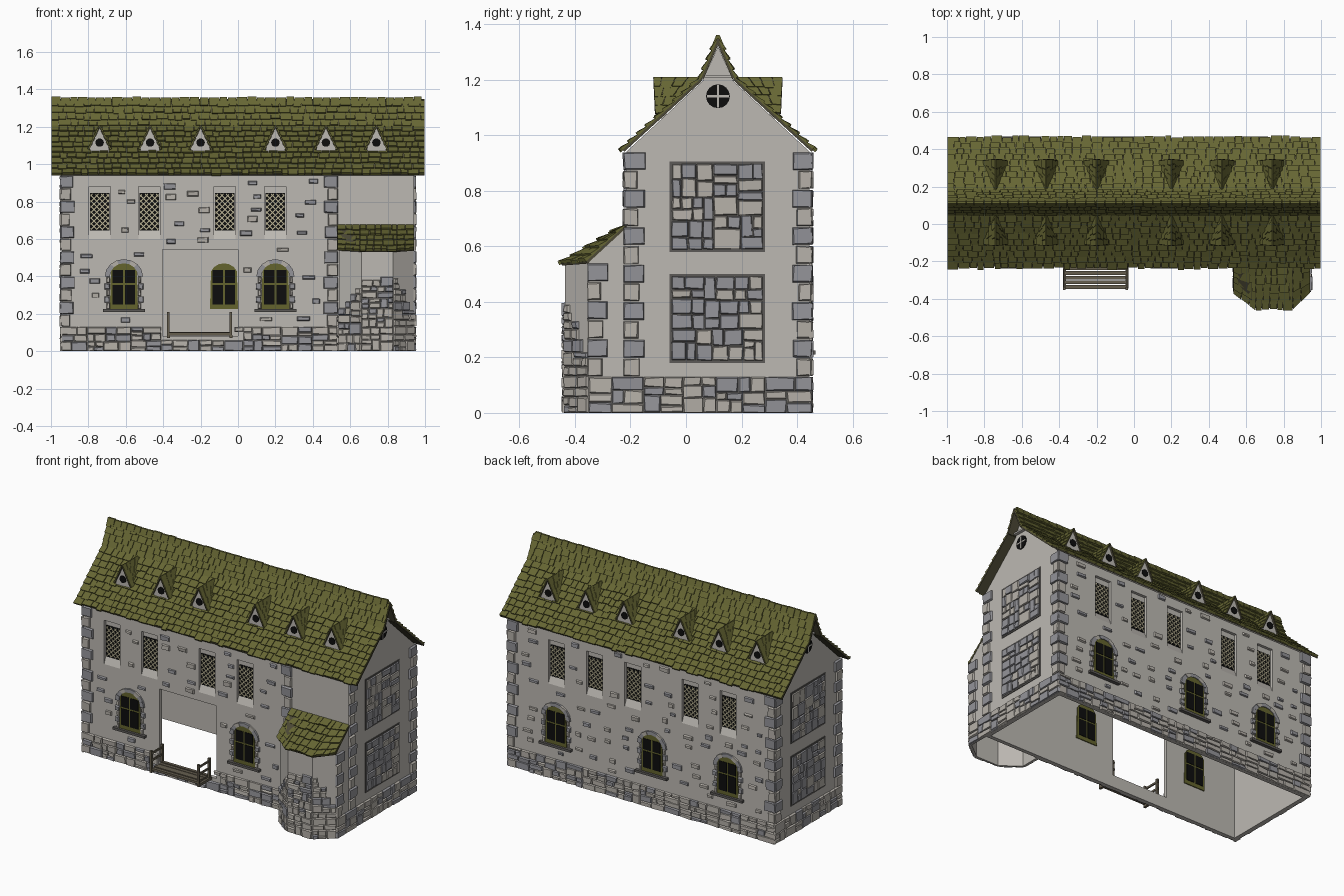
import bpy, bmesh, math, random
from mathutils import Vector as V

if "Cube" in bpy.data.objects:
    bpy.data.objects.remove(bpy.data.objects["Cube"])
random.seed(7)
R = random.uniform
YC = 0.115                                   # ridge line


def mat(name, *srgb):
    m = bpy.data.materials.new(name)
    m.diffuse_color = [((c + .055) / 1.055) ** 2.4 for c in srgb] + [1]
    m.use_nodes = True
    m.node_tree.nodes["Principled BSDF"].inputs["Base Color"].default_value = m.diffuse_color
    return m


WALL = mat("plaster", .74, .725, .70)
GREY = mat("grey stone", .58, .58, .60)
PALE = mat("pale stone", .71, .69, .66)
DARK = mat("dark joint", .36, .35, .34)
TILE = mat("olive roof tile", .40, .40, .20)
UNDER = mat("roof underside", .30, .285, .21)
FRAME = mat("olive window frame", .39, .39, .18)
GLASS = mat("black glass", .05, .05, .05)
LEAD = mat("beige lattice", .73, .70, .58)
WOOD = mat("weathered wood", .40, .37, .31)


def finish(name, bm, *mats):
    bmesh.ops.recalc_face_normals(bm, faces=bm.faces)
    me = bpy.data.meshes.new(name)
    bm.to_mesh(me)
    bm.free()
    for m in mats:
        me.materials.append(m)
    ob = bpy.data.objects.new(name, me)
    bpy.context.collection.objects.link(ob)
    return ob


def prism(bm, p, q, mi=0):                   # joins two matching outlines
    a, b = [bm.verts.new(x) for x in p], [bm.verts.new(x) for x in q]
    n = len(a)
    fs = [a[::-1], b] + [(a[i], a[(i + 1) % n], b[(i + 1) % n], b[i]) for i in range(n)]
    for f in fs:
        bm.faces.new(f).material_index = mi


# A facade is (origin, direction along wall, outward normal)
FRONT = (V((0, -.215, 0)), V((1, 0, 0)), V((0, -1, 0)))
BACK = (V((0, .445, 0)), V((1, 0, 0)), V((0, 1, 0)))
RIGHT = (V((.94, 0, 0)), V((0, 1, 0)), V((1, 0, 0)))
LEFT = (V((-.94, 0, 0)), V((0, 1, 0)), V((-1, 0, 0)))


def P(f, a, b, d):
    return f[0] + f[1] * a + f[2] * d + V((0, 0, b))


def shape(bm, f, pts, d0, d1, mi=0):
    prism(bm, [P(f, a, b, d0) for a, b in pts], [P(f, a, b, d1) for a, b in pts], mi)


def plate(bm, f, a0, a1, b0, b1, d0, d1, mi=0):
    shape(bm, f, [(a0, b0), (a1, b0), (a1, b1), (a0, b1)], d0, d1, mi)


def box(bm, x0, x1, y0, y1, z0, z1, mi=0):
    plate(bm, (V((0, 0, 0)), V((1, 0, 0)), V((0, 1, 0))), x0, x1, z0, z1, y0, y1, mi)


def stone(bm, f, a0, a1, b0, b1, d, mi):     # block with chipped outer face
    j = lambda: R(.001, .007)
    top = [(a0 + j(), b0 + j()), (a1 - j(), b0 + j()), (a1 - j(), b1 - j()), (a0 + j(), b1 - j())]
    prism(bm, [P(f, a, b, -.002) for a, b in ((a0, b0), (a1, b0), (a1, b1), (a0, b1))],
          [P(f, a, b, d * R(.75, 1.1)) for a, b in top], mi)


def fill(bm, f, a0, a1, b0, b1, sw, sh, grey=.4, keep=None):   # irregular masonry
    rw, rh = (a1 - a0) / (sw * R(.8, 1.3)), (b1 - b0) / (sh * R(.8, 1.3))
    t = R(.36, .64)
    if max(rw, rh) <= 1:
        if keep is None or keep((a0 + a1) / 2, b1):
            stone(bm, f, a0, a1, b0, b1, .012, int(R(0, 1) > grey))
    elif rw > rh:
        m = a0 + (a1 - a0) * t
        fill(bm, f, a0, m, b0, b1, sw, sh, grey, keep)
        fill(bm, f, m, a1, b0, b1, sw, sh, grey, keep)
    else:
        m = b0 + (b1 - b0) * t
        fill(bm, f, a0, a1, b0, m, sw, sh, grey, keep)
        fill(bm, f, a0, a1, m, b1, sw, sh, grey, keep)


# Hollow house shell with door opening and window recesses
LAT = [(FRONT, c) for c in (-.74, -.475, -.07, .2)] + [(BACK, c) for c in (.605, .335, .065, -.34, -.61)]
ARCH = [(FRONT, c) for c in (-.61, .2)] + [(BACK, c) for c in (.605, -.075, -.61)]


def hull(x, zb, pts):
    return [(x, YC + s * y, z) for s, ps in ((-1, pts), (1, pts[::-1])) for y, z in [(pts[0][0], zb)] * (s < 0) + ps +
            [(pts[0][0], zb)] * (s > 0) if not (s > 0 and y == 0)]


outer = [(.33, .94), (.055, 1.195), (0, 1.32)]
inner = [(.305, .925), (.03, 1.17), (0, 1.25)]
bm = bmesh.new()
prism(bm, hull(-.94, 0, outer), hull(.94, 0, outer))
house = finish("house_walls", bm, WALL)
bm = bmesh.new()
prism(bm, hull(-.915, -.1, inner), hull(.915, -.1, inner))
for f, c in LAT:
    plate(bm, f, c - .057, c + .057, .60, .88, -.018, .05)
cut1 = finish("room_cutter", bm, WALL)
bm = bmesh.new()
box(bm, -.405, 0, -.3, -.1, .08, .545)
cut2 = finish("door_cutter", bm, WALL)
for c in (cut1, cut2):
    c.hide_render = True
    m = house.modifiers.new("cut", 'BOOLEAN')
    m.operation, m.solver, m.object = 'DIFFERENCE', 'EXACT', c
dg = bpy.context.evaluated_depsgraph_get()
me = bpy.data.meshes.new_from_object(house.evaluated_get(dg))
house.modifiers.clear()
house.data = me
for c in (cut1, cut2):
    bpy.data.objects.remove(c)

# Apse walls, half-octagon plan
plan = [V(p) for p in ((.54, -.215, 0), (.54, -.345, 0), (.66, -.435, 0), (.83, -.435, 0), (.94, -.35, 0), (.94, -.215, 0))]
mid = V((.74, -.23, 0))
bm = bmesh.new()
for p, q in zip(plan, plan[1:]):
    up = [V((0, 0, .67 if v.y > -.3 else .545)) for v in (p, q)]
    ring = [p, q, q + up[1], p + up[0]]
    prism(bm, ring, [v + (mid - v.xy.to_3d()) * .05 for v in ring])
finish("apse_walls", bm, WALL)

# Stone plinth and apse masonry
bm = bmesh.new()
fill(bm, FRONT, -.945, .54, 0, .13, .10, .05, .3, lambda a, b: not (-.405 < a < 0 and b > .085))
fill(bm, BACK, -.945, .945, 0, .13, .10, .05, .3)
fill(bm, LEFT, -.225, .455, 0, .13, .10, .06, .3)
fill(bm, RIGHT, -.35, .455, 0, .13, .10, .06, .3)
for p, q in zip(plan[:-2], plan[1:-1]):
    u = (q - p).normalized()
    n = V((u.y, -u.x, 0))
    f = (p, u, n)

    def under_arch(a, b):
        x = (p + u * a).x
        return b < max(.14, .43 - (3.2 if x < .8 else 12) * (x - .8) ** 2)
    fill(bm, f, 0, (q - p).length, 0, .43, .075, .055, .3, under_arch)
finish("plinth_stones", bm, GREY, PALE)

# Corner quoins
bm = bmesh.new()
for f, e, s, z0, z1 in ((FRONT, -.95, 1, .13, .94), (FRONT, .535, -1, .13, .94), (BACK, -.95, 1, .13, .94), (BACK, .95, -1, .13, .94),
                        (RIGHT, -.225, 1, .13, .94), (RIGHT, .455, -1, .13, .94), (LEFT, -.225, 1, .13, .94),
                        (LEFT, .455, -1, .13, .94), (RIGHT, -.355, 1, .13, .54)):
    n = round((z1 - z0) / .068)
    for k in range(n):
        w = (.075 if k % 2 else .055) + R(-.006, .006)
        h = (z1 - z0) / n
        stone(bm, f, min(e, e + s * w), max(e, e + s * w), z0 + k * h + .002, z0 + k * h + h - .002, .013, 1 - k % 2)
finish("corner_quoins", bm, GREY, PALE)

# Scattered stones in the plaster of front and back
bm = bmesh.new()
for f, lo, hi in ((FRONT, -.86, .45), (BACK, -.86, .86)):
    used = [(c - .075, c + .075, .57, .9) for g, c in LAT if g is f]
    used += [(c - .12, c + .12, .2, .5) for g, c in ARCH if g is f]
    if f is FRONT:
        used.append((-.42, .02, 0, .56))
    for k in range(int(180 * (hi - lo))):
        w, h, a, b = R(.035, .07), R(.02, .034), R(lo, hi - .05), R(.15, .9)
        if all(a + w < u[0] or a > u[1] or b + h < u[2] or b > u[3] for u in used) and a + w < hi:
            used.append((a - .035, a + w + .035, b - .022, b + h + .022))
            stone(bm, f, a, a + w, b, b + h, .01, int(R(0, 1) > .55))
finish("scattered_wall_stones", bm, GREY, PALE)

# Gable stone panels, round windows and ties
bm = bmesh.new()
win = bmesh.new()
for f in (RIGHT, LEFT):
    for b0, b1 in ((.18, .50), (.58, .905)):
        plate(bm, f, -.06, .285, b0, b1, -.001, .004, 2)
        fill(bm, f, -.052, .277, b0 + .008, b1 - .008, .085, .085, .55)
    circ = [(YC + .043 * math.cos(i * math.pi / 8), 1.14 + .043 * math.sin(i * math.pi / 8)) for i in range(16)]
    shape(win, f, circ, -.03, .005)
    plate(win, f, YC - .004, YC + .004, 1.1, 1.18, .004, .008, 1)
    plate(win, f, YC - .04, YC + .04, 1.136, 1.144, .004, .008, 1)
    plate(win, f, YC - .06, YC + .06, 1.207, 1.217, 0, .02, 1)
finish("gable_stone_panels", bm, GREY, PALE, DARK)
finish("gable_round_windows", win, GLASS, WALL)

# Lattice windows
bm = bmesh.new()
for f, c in LAT:
    plate(bm, f, c - .052, c + .052, .645, .845, -.019, -.014)
    prism(bm, [P(f, c - .057, .6, -.019), P(f, c - .057, .6, 0), P(f, c - .057, .648, -.019)],
          [P(f, c + .057, .6, -.019), P(f, c + .057, .6, 0), P(f, c + .057, .648, -.019)], 2)
    w, h, t = .049, .19, .004
    for k in range(-1, 9):
        e = k * .03 - .013
        a0, a1 = max(-w, -e), min(w, h - e)
        if a1 - a0 > .006:
            for s in (1, -1):
                shape(bm, f, [(c + s * a, .65 + a + e + o) for a, o in ((a0, -t), (a1, -t), (a1, t), (a0, t))],
                      -.015, -.011 + s * .0006, 1)
finish("lattice_windows", bm, GLASS, LEAD, WALL)


# Arched windows with stone surrounds
def arc(w, z, rise, n=8):
    return [(w * math.cos(i * math.pi / n), z + rise * math.sin(i * math.pi / n)) for i in range(n + 1)]


bm = bmesh.new()
sur = bmesh.new()
for f, c in ARCH:
    shape(bm, f, [(c - .075, .225), (c + .075, .225)] + [(c + a, b) for a, b in arc(.075, .40, .07)[1:-1]], -.031, .007)
    for s in (-1, 1):
        for b0, b1 in ((.25, .355), (.365, .435)):
            plate(bm, f, c + s * .005, c + s * .06, b0, b1, -.034, .01, 1)
        for k in range(5):
            w = .03 if k % 2 else .018
            stone(sur, f, min(c + s * .075, c + s * (.075 + w)), max(c + s * .075, c + s * (.075 + w)),
                  .225 + k * .035, .258 + k * .035, .012, int(k % 2 == 0))
    ia, oa = arc(.075, .40, .07), arc(.102, .40, .092)
    for i in range(8):
        shape(sur, f, [(c + a, b) for a, b in (ia[i], oa[i], oa[i + 1], ia[i + 1])], -.002, R(.009, .014), i % 3 // 2)
    plate(sur, f, c - .112, c + .112, .21, .225, -.002, .022, 2)
finish("arched_windows", bm, FRAME, GLASS)
finish("arched_window_surrounds", sur, GREY, PALE, DARK)


# Roof tiles laid on a patch: top edge A-B, bottom edge C-D
def shingles(bm, A, B, C, D, rows, w, t=.012, under=.009):
    A, B, C, D = map(V, (A, B, C, D))
    n = (B - A).cross(C - A).normalized()
    n = -n if n.z < 0 else n
    p = lambda u, v, h: A.lerp(B, u).lerp(C.lerp(D, u), v) + n * h
    quad = ((0, 0), (1, 0), (1, 1), (0, 1))
    prism(bm, [p(u, v, -under) for u, v in quad], [p(u, v, 0) for u, v in quad], 1)
    for i in range(rows):
        v0, v1 = i / rows, (i + 1) / rows
        length, u = (p(1, v1, 0) - p(0, v1, 0)).length, 0
        while u < 1:
            u1 = u + R(.7, 1.4) * w / length
            u1 = 1 if u1 > 1 - .4 * w / length else u1
            g = min(.0015 / length, (u1 - u) * .1)
            vb = v1 + (R(0, .25) / rows if i < rows - 1 else R(-.01, .03))
            pts = ((u + g, v0), (u1 - g, v0), (u1 - g, vb), (u + g, vb))
            h = t * R(.75, 1.2)
            prism(bm, [p(a, b, -.002) for a, b in pts],
                  [p(a, b, h if k > 1 else .003) for k, (a, b) in enumerate(pts)], 0)
            u = u1


bm = bmesh.new()
dorm = bmesh.new()
gab = bmesh.new()
for s in (1, -1):
    Y = lambda d: YC - s * (YC - d)
    E, K, T = (Y(-.228), .947), (Y(.055), 1.205), (Y(YC), 1.347)
    for (a, b), rows in (((K, E), 9), ((T, K), 4)):
        shingles(bm, (-.998, *a), (.998, *a), (-.998, *b), (.998, *b), rows, .046)
    # Dormers on this slope
    for x in (-.74, -.47, -.2, .2, .47, .74):
        for q in (1, -1):
            shingles(dorm, (x, Y(-.118), 1.208), (x, Y(.05), 1.208), (x + q * .058, Y(-.112), 1.078),
                     (x + q * .058, Y(-.075), 1.082), 4, .035, .007, .004)
        tri = [(x - .05, 1.06), (x + .05, 1.06), (x + .05, 1.085), (x, 1.195), (x - .05, 1.085)]
        prism(gab, [(a, Y(-.105), b) for a, b in tri], [(a, Y(-.07), b) for a, b in tri])
        hole = [(x + .023 * math.cos(i * math.pi / 5), 1.115 + .023 * math.sin(i * math.pi / 5)) for i in range(10)]
        prism(gab, [(a, Y(-.109), b) for a, b in hole], [(a, Y(-.10), b) for a, b in hole], 1)
x = -.998
while x < .97:                               # ridge caps
    w = min(R(.04, .06), .998 - x)
    z = 1.358 + R(-.003, .003)
    cap = [(YC - .022, 1.322), (YC + .022, 1.322), (YC + .006, z), (YC - .006, z)]
    prism(bm, [(x, *c) for c in cap], [(x + w - .003, *c) for c in cap])
    x += w
finish("main_roof_tiles", bm, TILE, UNDER)
finish("dormer_roofs", dorm, TILE, UNDER)
finish("dormer_gables", gab, WALL, GLASS)

# Apse roof
bm = bmesh.new()
top = [(x, -.218, .675) for x in (.53, .65, .85, .942)]
low = [(.53, -.36, .545), (.65, -.45, .538), (.85, -.45, .538), (.942, -.36, .545)]
for i in range(3):
    shingles(bm, top[i], top[i + 1], low[i], low[i + 1], 5, .042)
finish("apse_roof_tiles", bm, TILE, UNDER)

# Wooden porch with side rails
bm = bmesh.new()
for k in range(5):
    y = -.347 + k * .025
    box(bm, -.37 + R(-.006, .006), -.04 + R(-.006, .006), y, y + .02, .085, .1 + R(-.002, .002))
for x in (-.372, -.038):
    box(bm, x - .008, x + .008, -.345, -.222, .07, .086)
    for y in (-.345, -.235):
        box(bm, x - .007, x + .007, y - .007, y + .007, .07, .21)
    for z in (.14, .185):
        box(bm, x - .004, x + .004, -.35, -.222, z, z + .012)
finish("porch", bm, WOOD)
